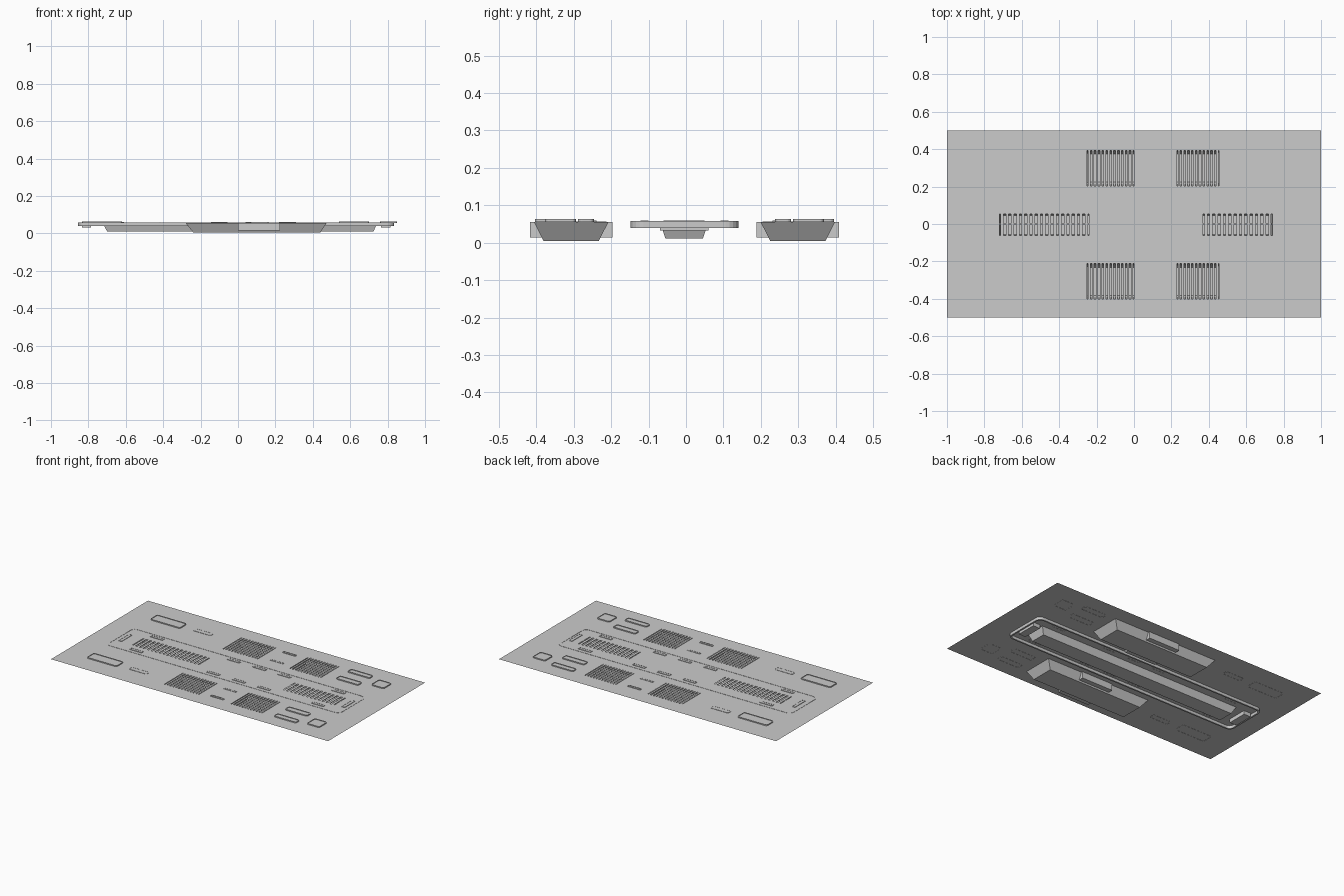
import bpy, bmesh, math

if "Cube" in bpy.data.objects:
    bpy.data.objects.remove(bpy.data.objects["Cube"])

Z = 0.057           # level of the deck
CY = -0.004         # mirror line of the side bins
SIDES = (("front", -1), ("back", 1))


def make(name, verts, faces):
    me = bpy.data.meshes.new(name)
    me.from_pydata(verts, [], faces)
    me.update()
    ob = bpy.data.objects.new(name, me)
    bpy.context.collection.objects.link(ob)
    return ob


def tub(name, top, z1, bottom, z0, closed=True):
    """Open-topped tub between two rectangles (x0, x1, y0, y1)."""
    v = []
    for (a, b, c, d), z in ((top, z1), (bottom, z0)):
        v += [(a, c, z), (b, c, z), (b, d, z), (a, d, z)]
    f = [(i, i + 4, (i + 1) % 4 + 4, (i + 1) % 4) for i in range(4)]
    if closed:
        f.append((7, 6, 5, 4))
    return make(name, v, f)


def rounded(x0, x1, y0, y1, r, n=5):
    pts = []
    for k, (cx, cy) in enumerate(((x1 - r, y1 - r), (x0 + r, y1 - r),
                                  (x0 + r, y0 + r), (x1 - r, y0 + r))):
        for i in range(n + 1):
            a = math.pi / 2 * (k + i / n)
            pts.append((cx + r * math.cos(a), cy + r * math.sin(a)))
    return pts


def loft(name, loops, cap=True):
    """Join stacked loops given as (points, z); cap the last one."""
    n = len(loops[0][0])
    v = [(x, y, z) for pts, z in loops for x, y in pts]
    f = [(j * n + i, j * n + (i + 1) % n, (j + 1) * n + (i + 1) % n, (j + 1) * n + i)
         for j in range(len(loops) - 1) for i in range(n)]
    if cap:
        f.append(tuple(range(len(v) - n, len(v))))
    return make(name, v, f)


def pad(name, x0, x1, y0, y1, h, r=0.01):
    s = 0.004
    return loft(name, [(rounded(x0, x1, y0, y1, r), Z - 0.001),
                       (rounded(x0, x1, y0, y1, r), Z + h),
                       (rounded(x0 + s, x1 - s, y0 + s, y1 - s, r * .7), Z + h),
                       (rounded(x0 + s, x1 - s, y0 + s, y1 - s, r * .7), Z + h * .6)])


# Deck sheet with rectangular vent openings
holes = []
for _, s in SIDES:
    yc = CY + s * 0.303
    for x0, x1 in ((-0.25, 0.0), (0.23, 0.455)):
        holes.append((x0, x1, yc - 0.095, yc + 0.095))
for x0, x1 in ((-0.72, -0.24), (0.37, 0.74)):
    holes += [(x0, x1, 0.003, 0.053), (x0, x1, -0.062, -0.003)]
xs = sorted({-1, 1} | {h[i] for h in holes for i in (0, 1)})
ys = sorted({-.5, .5} | {h[i] for h in holes for i in (2, 3)})
bm = bmesh.new()
for xa, xb in zip(xs, xs[1:]):
    for ya, yb in zip(ys, ys[1:]):
        mx, my = (xa + xb) / 2, (ya + yb) / 2
        if not any(h[0] < mx < h[1] and h[2] < my < h[3] for h in holes):
            bm.faces.new([bm.verts.new(p) for p in
                          ((xa, ya, Z), (xb, ya, Z), (xb, yb, Z), (xa, yb, Z))])
bmesh.ops.remove_doubles(bm, verts=bm.verts, dist=1e-5)
me = bpy.data.meshes.new("deck_sheet")
bm.to_mesh(me)
bm.free()
bpy.context.collection.objects.link(bpy.data.objects.new("deck_sheet", me))

# Slats crossing every opening
v, f = [], []
for x0, x1, y0, y1 in holes:
    pitch = 0.0205 if y1 - y0 > 0.1 else 0.0285
    n = round((x1 - x0) / pitch)
    p = (x1 - x0) / n
    for i in range(n):
        a, b, k = x0 + p * (i + .22), x0 + p * (i + .78), len(v)
        for z in (Z, Z - 0.004):
            v += [(a, y0, z), (b, y0, z), (b, y1, z), (a, y1, z)]
        f += [tuple(k + j for j in q) for q in
              ((0, 1, 2, 3), (7, 6, 5, 4), (1, 5, 6, 2), (4, 0, 3, 7))]
make("vent_slats", v, f)

# Side bins under the deck: sloped trough with a wider middle chamber
for n, s in SIDES:
    yc = CY + s * 0.303
    tub(n + "_bin", (-0.28, 0.475, yc - .1, yc + .1), Z - .001,
        (-0.24, 0.44, yc - .074, yc + .074), 0.005)
    tub(n + "_bin_chamber", (0, 0.225, yc - .11, yc + .11), Z - .001,
        (0, 0.225, yc - .11, yc + .11), 0.014)

# Central tray: hanging rounded skirt, trough and raised rim
outer = rounded(-0.855, 0.835, -0.148, 0.14, 0.035)
inner = rounded(-0.845, 0.825, -0.138, 0.13, 0.028)
loft("tray_skirt", [(outer, Z), (outer, 0.039), (inner, 0.039), (inner, Z)], cap=False)
loft("tray_rim", [(outer, Z), (outer, Z + .0015), (inner, Z + .0015), (inner, Z)], cap=False)
tub("tray_trough", (-0.725, 0.745, -0.07, 0.06), Z - .001,
    (-0.70, 0.725, -0.055, 0.045), 0.011)
for n, x in (("left", -0.81), ("right", 0.79)):
    tub(n + "_tray_block", (x - .025, x + .025, -.07, .06), Z - .001,
        (x - .025, x + .025, -.07, .06), 0.032)

# Raised pads on both sides of the deck
for n, s in SIDES:
    for part, x0, x1, y0, y1, h in (
            ("large_pad", -0.835, -0.62, .29, .363, .007),
            ("thin_pad", -0.545, -0.415, .312, .347, .002),
            ("outer_pad", 0.54, 0.70, .36, .40, .007),
            ("inner_pad", 0.54, 0.70, .242, .285, .007),
            ("square_pad", 0.76, 0.85, .29, .373, .007),
            ("outer_bin_pad", 0.068, 0.162, .364, .38, .004),
            ("inner_bin_pad", 0.068, 0.162, .235, .25, .002)):
        a, b = sorted((CY + s * y0, CY + s * y1))
        pad(n + "_" + part, x0, x1, a, b, h, min(.012, (y1 - y0) * .3))
    # small pads along the tray
    for i, x in enumerate((-0.655, -0.1, 0.085, 0.265, 0.655)):
        y = CY + s * 0.107
        pad(f"{n}_tray_pad_{i}", x - .045, x + .045, y - .011, y + .011, .003, .004)

# End pads of the tray
for n, x in (("left", -0.81), ("right", 0.80)):
    pad(n + "_tray_end_pad", x - .012, x + .012, -0.06, 0.05, .003, .004)
